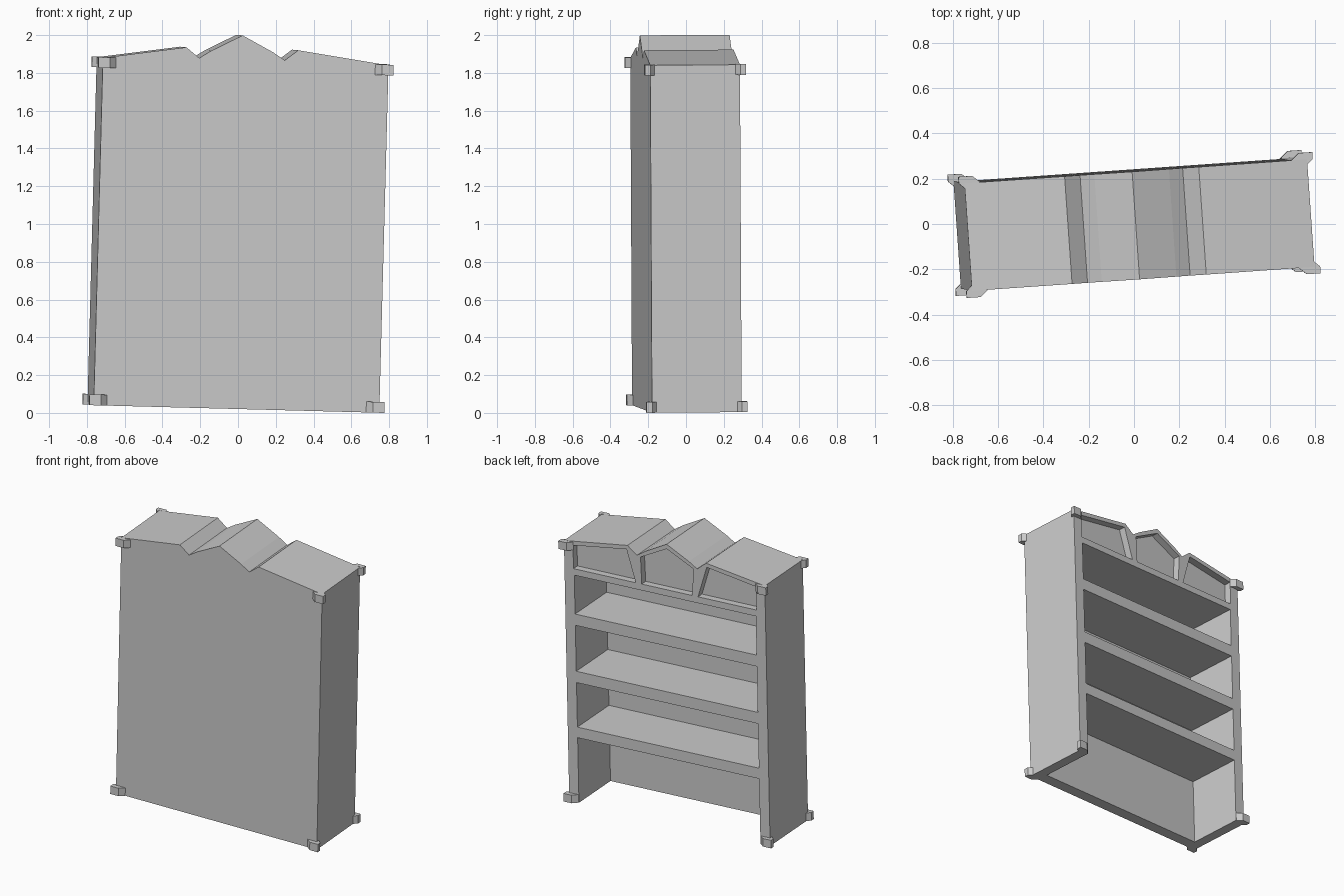
import bpy, bmesh
from math import radians
from mathutils import Matrix, Vector

if "Cube" in bpy.data.objects:
    bpy.data.objects.remove(bpy.data.objects["Cube"])


def prism(name, pts, lo, hi, axis="y"):
    """Extrude a flat outline along y (points are x,z) or z (points are x,y)."""
    bm = bmesh.new()
    at = (lambda p, t: (p[0], t, p[1])) if axis == "y" else (lambda p, t: (p[0], p[1], t))
    a = [bm.verts.new(at(p, lo)) for p in pts]
    b = [bm.verts.new(at(p, hi)) for p in pts]
    bm.faces.new(a)
    bm.faces.new(b)
    for i in range(len(pts)):
        j = (i + 1) % len(pts)
        bm.faces.new((a[i], a[j], b[j], b[i]))
    bmesh.ops.recalc_face_normals(bm, faces=bm.faces)
    mesh = bpy.data.meshes.new(name)
    bm.to_mesh(mesh)
    bm.free()
    ob = bpy.data.objects.new(name, mesh)
    bpy.context.collection.objects.link(ob)
    return ob


def carve(body, pts, lo, hi):
    """Cut an outline out of the body between two depths."""
    cutter = prism("cutter", pts, lo, hi)
    cutter.hide_render = True
    mod = body.modifiers.new("cut", "BOOLEAN")
    mod.operation, mod.solver, mod.object = "DIFFERENCE", "EXACT", cutter
    bpy.context.view_layer.objects.active = body
    bpy.ops.object.modifier_apply(modifier=mod.name)
    bpy.data.objects.remove(cutter)


W, D, H = 0.758, 0.238, 1.84      # half width, half depth, corner height
IN = 0.685                        # half width of the bays
BACK = -0.158                     # inner face of the closed panel
C = -0.02                         # crest is slightly off centre

# Cabinet body with the three-peaked crest
crest = [(0.297, 1.907), (0.227, 1.852), (0.165, 1.892)]
outline = [(-W, 0), (W, 0), (W, H)]
outline += [(C + x, z) for x, z in crest] + [(C, 1.978)]
outline += [(C - x, z) for x, z in reversed(crest)] + [(-W, H)]
body = prism("cabinet_body", outline, -D, D)

# Open bays between the shelves, the lowest one open to the floor
for z0, z1 in [(-0.1, 0.46), (0.535, 0.85), (0.93, 1.255), (1.335, 1.61)]:
    carve(body, [(-IN, z0), (IN, z0), (IN, z1), (-IN, z1)], BACK, D + 0.1)

# Shallow recessed panels in the crest
panels = [
    [(0.69, 1.655), (0.69, 1.82), (0.285, 1.878), (0.22, 1.655)],
    [(0.175, 1.655), (0.18, 1.845), (C, 1.945), (-0.22, 1.845), (-0.205, 1.655)],
    [(-0.69, 1.655), (-0.69, 1.82), (-0.32, 1.878), (-0.25, 1.655)],
]
for p in panels:
    carve(body, p, D - 0.05, D + 0.1)

# Chamfered corner blocks wrapped around every corner, top and bottom
block = [(0.688, D), (0.722, 0.268), (0.783, 0.268), (0.783, D), (W, 0.215), (W, D)]
for level, z0, z1 in [("bottom", 0, 0.057), ("top", H - 0.053, H + 0.003)]:
    for sx, side in [(-1, "left"), (1, "right")]:
        for sy, end in [(-1, "front"), (1, "back")]:
            prism(f"{level}_{end}_{side}_block", [(sx * x, sy * y) for x, y in block], z0, z1, "z")

# Tilt the whole cabinet slightly, then centre it on the floor
parts = list(bpy.context.collection.objects)
tilt = (Matrix.Rotation(radians(4), 4, "Z") @ Matrix.Rotation(radians(1.5), 4, "Y")
        @ Matrix.Rotation(radians(0.4), 4, "X"))
for ob in parts:
    ob.data.transform(tilt)
co = [v.co for ob in parts for v in ob.data.vertices]
lo = Vector([min(c[i] for c in co) for i in range(3)])
hi = Vector([max(c[i] for c in co) for i in range(3)])
shift = Matrix.Translation((-(lo.x + hi.x) / 2, -(lo.y + hi.y) / 2, -lo.z))
for ob in parts:
    ob.data.transform(shift)
    ob.data.update()
